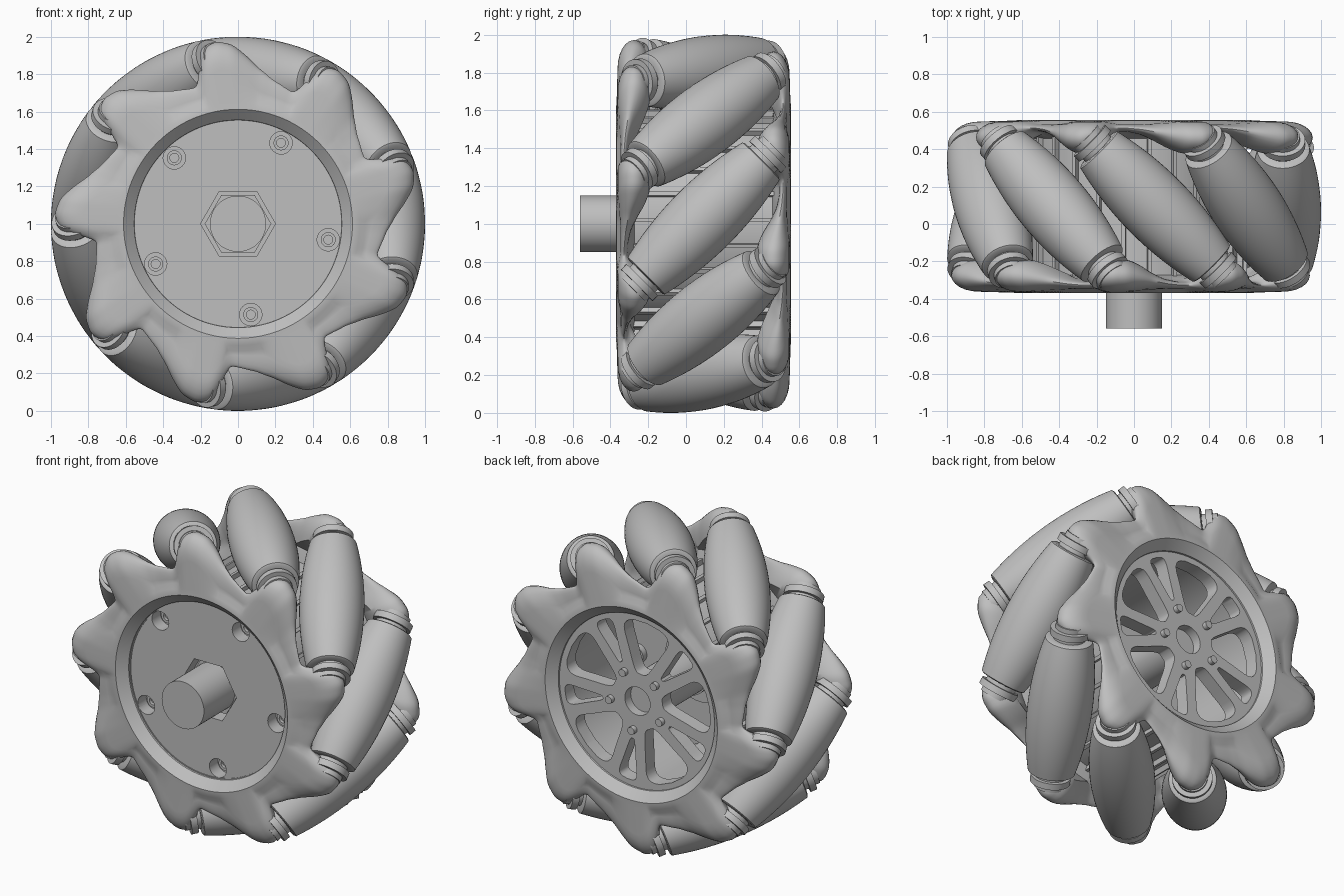
import bpy, bmesh, math
from mathutils import Vector, Matrix

cube = bpy.data.objects.get("Cube")
if cube:
    bpy.data.objects.remove(cube)

MID_Y, AXLE_Z = 0.093, 1.0       # centre of the wheel
COUNT, STEP, FIRST = 9, 40, 2    # rollers around the rim, in degrees
ROLLER_R = 0.81                  # distance of a roller centre from the axle

grey = bpy.data.materials.new("mid_grey")
grey.use_nodes = True
grey.diffuse_color = (0.52, 0.52, 0.52, 1)
grey.node_tree.nodes["Principled BSDF"].inputs["Base Color"].default_value = (0.52, 0.52, 0.52, 1)


def polar(r, deg, u):
    """Wheel point: radius, angle seen from the front, distance towards the front."""
    a = math.radians(deg)
    return Vector((r * math.cos(a), MID_Y - u, AXLE_Z + r * math.sin(a)))


def finish(bm, name, angle=35):
    bmesh.ops.recalc_face_normals(bm, faces=bm.faces)
    mesh = bpy.data.meshes.new(name)
    bm.to_mesh(mesh)
    bm.free()
    mesh.materials.append(grey)
    mesh.shade_smooth()
    mesh.set_sharp_from_angle(angle=math.radians(angle))
    obj = bpy.data.objects.new(name, mesh)
    bpy.context.collection.objects.link(obj)
    return obj


def bridge(bm, rings, closed_rings=False):
    """Skin a list of closed vertex loops."""
    total = len(rings)
    for i in range(total if closed_rings else total - 1):
        a, b = rings[i], rings[(i + 1) % total]
        n = len(a)
        for j in range(n):
            bm.faces.new((a[j], a[(j + 1) % n], b[(j + 1) % n], b[j]))


def add_prism(bm, outline, u0, u1):
    """Prism along the axle from an outline of (radius, degrees)."""
    rings = [[bm.verts.new(polar(r, d, u)) for r, d in outline] for u in (u0, u1)]
    bridge(bm, rings)
    for ring in rings:
        bm.faces.new(ring)


def circle(radius, n=48, at=(0, 0)):
    cx, cz = at[0] * math.cos(math.radians(at[1])), at[0] * math.sin(math.radians(at[1]))
    pts = []
    for i in range(n):
        a = math.tau * i / n
        x, z = cx + radius * math.cos(a), cz + radius * math.sin(a)
        pts.append((math.hypot(x, z), math.degrees(math.atan2(z, x))))
    return pts


def prism(name, outline, u0, u1):
    bm = bmesh.new()
    add_prism(bm, outline, u0, u1)
    return finish(bm, name)


def cut(obj, parts):
    """Cut (outline, u0, u1) prisms out of an object."""
    for outline, u0, u1 in parts:
        cutter = prism("cutter", outline, u0, u1)
        mod = obj.modifiers.new("cut", "BOOLEAN")
        mod.operation, mod.solver, mod.object = "DIFFERENCE", "EXACT", cutter
        dg = bpy.context.evaluated_depsgraph_get()
        mesh = bpy.data.meshes.new_from_object(obj.evaluated_get(dg))
        obj.modifiers.clear()
        obj.data = mesh
        bpy.data.objects.remove(cutter)
    obj.data.shade_smooth()
    obj.data.set_sharp_from_angle(angle=math.radians(30))


def lathe(name, profile, n=48):
    """Turn (radius, height) pairs around local z."""
    bm = bmesh.new()
    rings = [[bm.verts.new((r * math.cos(math.tau * i / n), r * math.sin(math.tau * i / n), s))
              for i in range(n)] for r, s in profile]
    bridge(bm, rings)
    bm.faces.new(rings[0])
    bm.faces.new(rings[-1])
    return finish(bm, name)


def barrel_radius(s):
    """Roller radius that keeps its outer side on the wheel's outer circle."""
    d = math.hypot(ROLLER_R, s / math.sqrt(2))
    return (1 - d) * d / math.hypot(ROLLER_R, s / 2)


# Rollers: barrels with a groove, washer and pin at each end
half = 0.435
ends = [(.09, .53), (.09, .50), (.118, .50), (.118, .46), (.095, .46), (.095, half), (.128, half)]
body = [(barrel_radius(s), s) for s in ((half - .006) * (1 - i / 12) for i in range(25))]
profile = ends + body + [(r, -s) for r, s in reversed(ends)]
roller_mesh = None
for k in range(COUNT):
    deg = FIRST + STEP * k
    a = math.radians(deg)
    if roller_mesh is None:
        roller = lathe("roller_1", profile)
        roller_mesh = roller.data
    else:
        roller = bpy.data.objects.new(f"roller_{k + 1}", roller_mesh)
        bpy.context.collection.objects.link(roller)
    axis = Vector((math.sin(a), -1, -math.cos(a))).normalized()
    roller.matrix_world = Matrix.Translation(polar(ROLLER_R, deg, 0)) @ axis.to_track_quat("Z", "Y").to_matrix().to_4x4()

# Side plates: rings with nine saw-tooth lobes (offset, outer radius, inner face, outer face)
LOBE = [(-30, .76, .40, .44), (-26, .77, .40, .44), (-20, .795, .385, .44), (-14, .845, .35, .445),
        (-9, .91, .31, .45), (-5, .96, .285, .455), (0, .982, .28, .455), (4, .955, .31, .455),
        (6.5, .885, .35, .45), (8.5, .79, .395, .445), (10, .76, .40, .44)]


def lobe_at(d):
    d = (d + 30) % 40 - 30
    for a, b in zip(LOBE, LOBE[1:]):
        if a[0] <= d <= b[0]:
            t = (d - a[0]) / (b[0] - a[0])
            return [p + (q - p) * t for p, q in zip(a[1:], b[1:])]


def side_plate(name, side):
    bm = bmesh.new()
    rings = []
    per = 40
    for i in range(COUNT * per):
        d = i * STEP / per
        near = [lobe_at(d + e) for e in (-1.2, -0.6, 0, 0.6, 1.2)]
        outer, inner, top = (sum(column) / 5 for column in zip(*near))
        edge = min(0.15, outer - 0.68)
        mid, thick = (top + inner) / 2, (top - inner) / 2
        sec = [(.55, .36), (.555, .41), (.60, .452), (.612, .463), (.65, .46)]
        for j in range(13):
            f = math.radians(90 - 15 * j)
            sec.append((outer - edge + edge * math.cos(f), mid + thick * math.sin(f)))
        sec += [(.655, .385), (.60, .37)]
        rings.append([bm.verts.new(polar(r, FIRST + side * (d - 25), side * u)) for r, u in sec])
    bridge(bm, rings, True)
    return finish(bm, name, 40)


side_plate("front_side_plate", 1)
side_plate("back_side_plate", -1)

# Barrel between the plates, with ribs under the rollers
bm = bmesh.new()
rings = [[bm.verts.new(polar(r, i * 5, u)) for i in range(72)]
         for r, u in ((.575, -.40), (.575, .40), (.55, .40), (.55, -.40))]
bridge(bm, rings, True)
finish(bm, "barrel")
bm = bmesh.new()
for k in range(27):
    d = FIRST + k * STEP / 3
    add_prism(bm, [(.57, d - 1), (.605, d - 1), (.605, d + 1), (.57, d + 1)], -.38, .38)
finish(bm, "barrel_ribs")

# Front disc with a hexagonal socket and five screw holes
front = prism("front_disc", circle(0.56, 72), .30, .395)
screws = [62 + 72 * k for k in range(5)]
cut(front, [(circle(0.2, 6), .2, .5)] + [(circle(0.06, 24, (.49, d)), .2, .5) for d in screws])
for k, d in enumerate(screws):
    screw = prism(f"front_screw_{k + 1}", circle(0.04, 24, (.49, d)), .27, .33)
    cut(screw, [(circle(0.024, 16, (.49, d)), .31, .5)])
    prism(f"screw_seat_{k + 1}", circle(0.06, 24, (.49, d)), .26, .31)
prism("socket_nut", circle(0.178, 6), .25, .34)
prism("socket_floor", circle(0.25), .24, .302)
prism("shaft", circle(0.15), .1, .653)


# Back wheel face: five pairs of spokes
def window(centre, r0, r1, w0, w1):
    pts = []
    for i in range(28):
        a = math.tau * i / 28
        c, s = (math.copysign(abs(f(a)) ** 0.5, f(a)) for f in (math.cos, math.sin))
        t = (c + 1) / 2
        pts.append((r0 + (r1 - r0) * t, centre + (w0 + (w1 - w0) * t) * s))
    return pts


back = prism("back_spokes", circle(0.56, 72), -.40, -.31)
cuts = [(circle(0.09, 32), -.5, -.2)]
for d in screws:
    cuts.append((window(d, .25, .52, 4, 8.5), -.5, -.2))
    cuts.append((window(d + 36, .18, .52, 15, 22), -.5, -.2))
cut(back, cuts)
prism("hub_core", circle(0.14), -.34, .3)
for k, d in enumerate(screws):
    prism(f"back_bolt_{k + 1}", circle(0.024, 16, (.19, d)), -.43, -.38)
